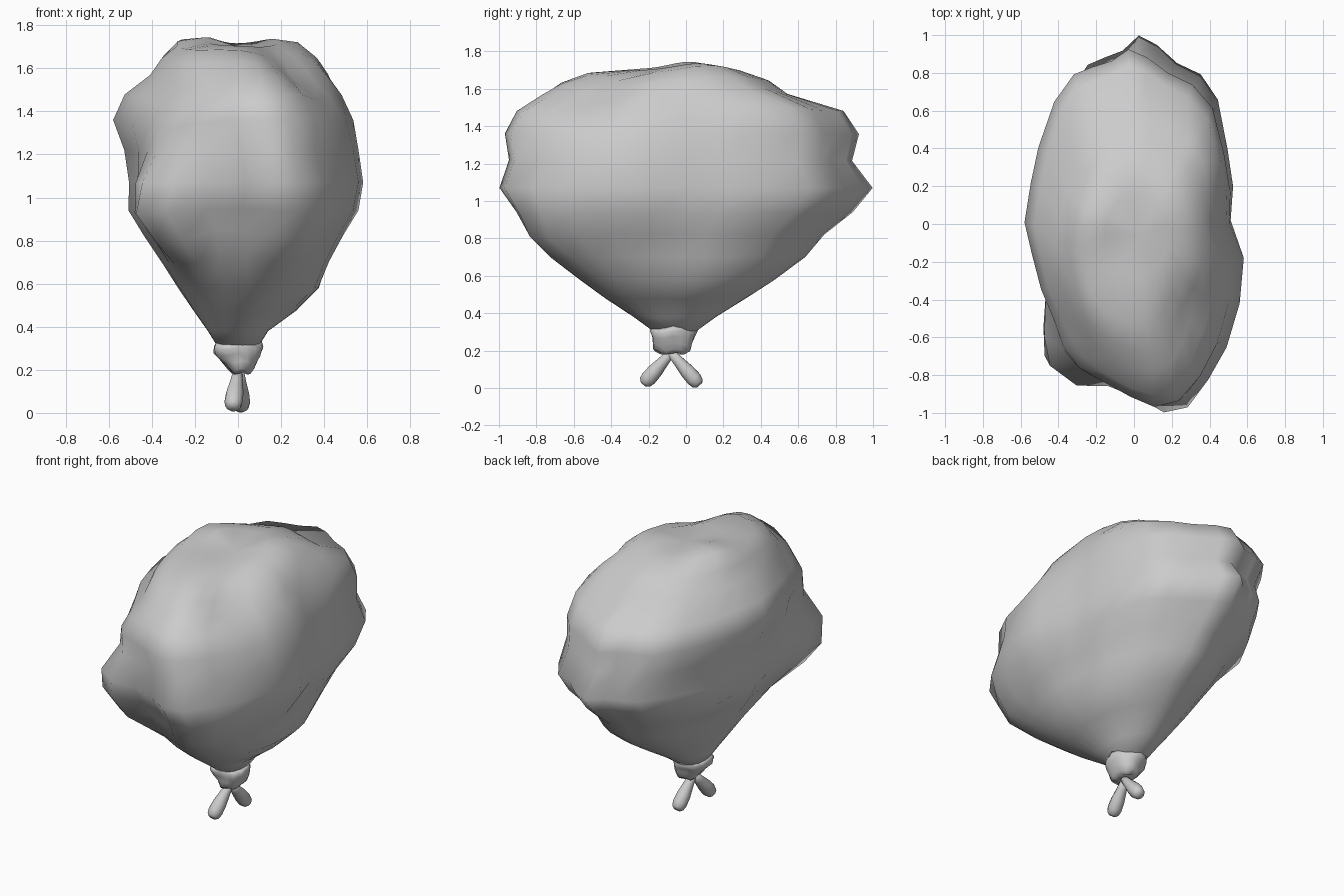
import bpy, bmesh, math
from mathutils import Vector, noise

if "Cube" in bpy.data.objects:
    bpy.data.objects.remove(bpy.data.objects["Cube"])


def loft(name, rings, top=None, bottom=None):
    """Skin a stack of equal-length rings, with optional end points."""
    bm = bmesh.new()
    rows = [[bm.verts.new(p) for p in r] for r in rings]
    n = len(rows[0])
    for a, b in zip(rows, rows[1:]):
        for i in range(n):
            j = (i + 1) % n
            bm.faces.new((a[i], a[j], b[j], b[i]))
    for row, tip in ((rows[0], bottom), (rows[-1], top)):
        if tip is None:
            bm.faces.new(row)
        else:
            t = bm.verts.new(tip)
            for i in range(n):
                bm.faces.new((row[i], row[(i + 1) % n], t))
    bmesh.ops.recalc_face_normals(bm, faces=bm.faces)
    me = bpy.data.meshes.new(name)
    bm.to_mesh(me)
    bm.free()
    me.shade_smooth()
    ob = bpy.data.objects.new(name, me)
    bpy.context.collection.objects.link(ob)
    return ob


# Plan outline of the bag, normalised to a unit box
plan = [(.50, .02), (.51, .2), (.48, .4), (.43, .66), (.33, .79), (.2, .85), (.09, .95), (-.01, 1),
        (-.1, .92), (-.2, .88), (-.29, .84), (-.38, .68), (-.48, .44), (-.53, .25), (-.57, .03),
        (-.53, -.15), (-.51, -.35), (-.5, -.58), (-.47, -.73), (-.34, -.84), (-.18, -.86),
        (0, -.93), (.13, -1), (.26, -.97), (.37, -.82), (.47, -.65), (.55, -.42), (.57, -.18)]
unit = [(x / .57, y) for x, y in plan]

# Silhouette by height: z, x min, x max, y min, y max, roundness
levels = [(.30, -.09, .09, -.17, .05, 1), (.38, -.14, .14, -.28, .16, 1),
          (.48, -.21, .27, -.43, .33, 1), (.58, -.28, .38, -.57, .47, .9),
          (.70, -.35, .43, -.74, .64, .7), (.82, -.43, .49, -.86, .74, .4),
          (.94, -.51, .56, -.91, .89, .15), (1.07, -.51, .58, -1.0, 1.0, 0),
          (1.22, -.53, .56, -.95, .91, .1), (1.36, -.58, .54, -.97, .93, .15),
          (1.48, -.53, .49, -.91, .84, .3), (1.57, -.41, .44, -.79, .54, .5),
          (1.64, -.35, .38, -.69, .44, .6), (1.69, -.27, .29, -.54, .29, .7),
          (1.705, -.14, .18, -.28, .16, 1)]

# Bulges and dents: centre, radius, outward push
bumps = [((-.20, .04, 1.7), .16, .05), ((.22, .1, 1.7), .17, .045), ((.03, 0, 1.7), .09, -.02),
         ((-.42, -.75, .95), .2, .08), ((-.34, -.72, .78), .15, .05), ((-.5, -.5, 1.08), .17, .05),
         ((-.08, -.85, .80), .17, -.09), ((-.43, -.65, 1.40), .26, -.14), ((0, .85, 1.22), .12, -.03),
         ((-.45, .5, 1.05), .22, .06), ((-.35, .6, .8), .15, -.02), ((-.33, .65, 1.42), .2, .03),
         ((.35, .4, 1.5), .2, .06), ((.33, -.5, 1.6), .22, -.10), ((.42, -.75, 1.36), .15, .03),
         ((.33, -.75, .88), .17, .06), ((.43, -.75, 1.2), .10, -.03)]

rings = []
for z, x0, x1, y0, y1, rnd in levels:
    ring = []
    for u, v in unit:
        a = math.atan2(v, u)
        u, v = u + (math.cos(a) - u) * rnd, v + (math.sin(a) - v) * rnd
        p = Vector(((x0 + x1) / 2 + u * (x1 - x0) / 2, (y0 + y1) / 2 + v * (y1 - y0) / 2, z))
        out = Vector((p.x, p.y * .4, (p.z - 1.1) * .7)).normalized()
        push = sum(s * math.exp(-((p - Vector(c)).length / r) ** 2) for c, r, s in bumps)
        if z > .4:
            push += .01 * noise.noise(p * 3.2)
        ring.append(p + out * push)
    rings.append(ring)
loft("bag_body", rings, top=(.03, -.06, 1.69))

# Gathered collar below the bag
collar = []
for k, (z, rx, ry, cx) in enumerate([(.31, .08, .09, 0), (.325, .105, .115, 0), (.30, .115, .128, 0),
                                     (.27, .11, .115, 0), (.235, .085, .105, .01),
                                     (.20, .06, .10, .015), (.185, .045, .07, .015)]):
    ring = []
    for i in range(16):
        a = math.tau * i / 16
        w = 1 + .05 * math.sin(3 * a + 1.3 * k)
        ring.append((cx + rx * w * math.cos(a), -.07 + ry * w * math.sin(a),
                     z + .008 * math.sin(4 * a + 1)))
    collar.append(ring)
loft("tied_collar", collar)


# Two loose tails of the knot
def tail(name, start, end):
    s, e = Vector(start), Vector(end)
    d = e - s
    q = d.to_track_quat('Z', 'Y')
    stack = []
    for t, r in [(0, .022), (.3, .03), (.6, .041), (.82, .043), (.94, .036), (1, .02)]:
        stack.append([s + d * t + q @ Vector((r * math.cos(math.tau * i / 10),
                                              r * math.sin(math.tau * i / 10), 0)) for i in range(10)])
    loft(name, stack)


tail("front_tail", (0, -.07, .20), (-.025, -.228, .02))
tail("back_tail", (.005, -.09, .20), (.015, .072, .015))
